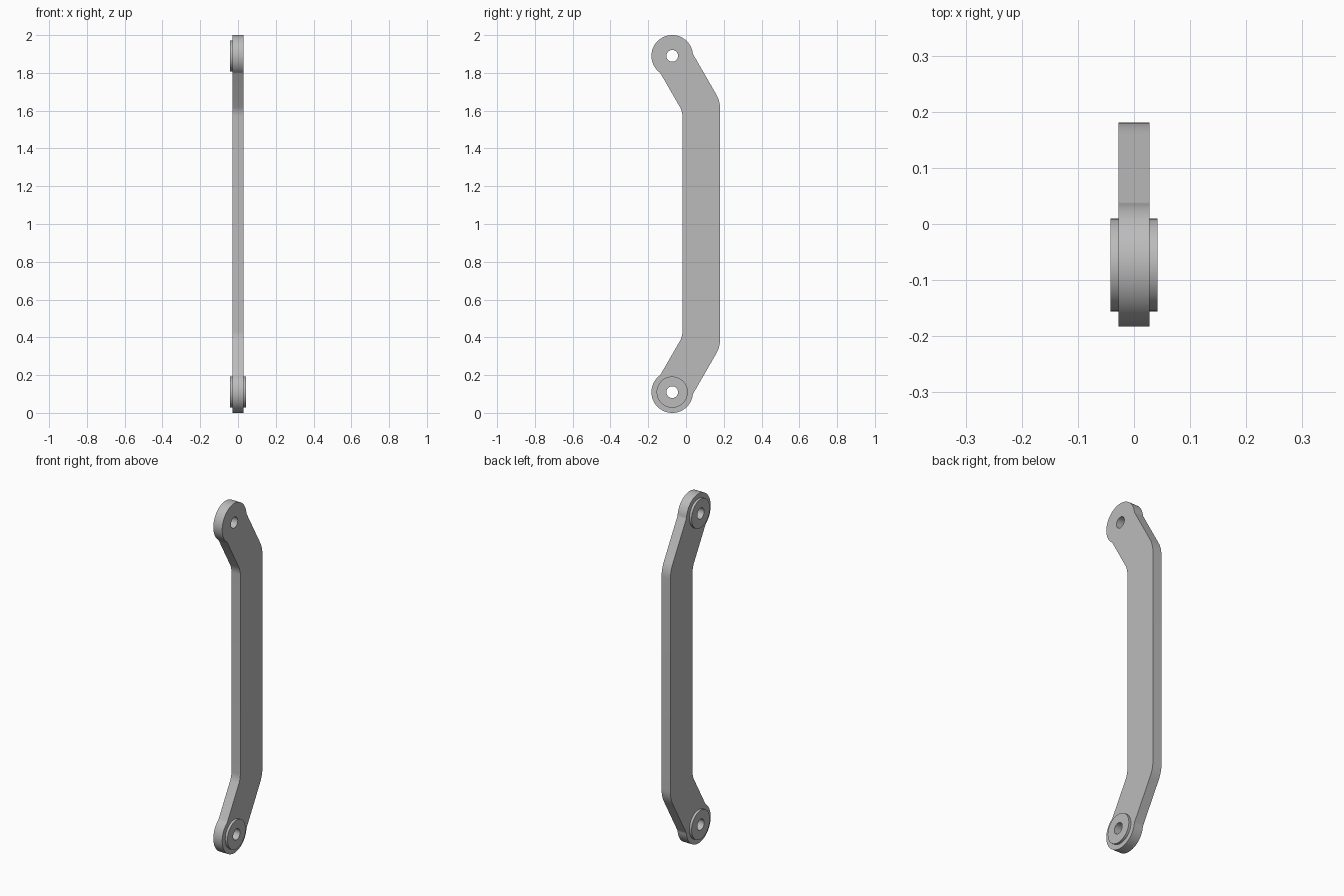
import bpy, bmesh
from math import sin, cos, tan, pi, atan2, sqrt, radians
from mathutils import Vector

cube = bpy.data.objects.get("Cube")
if cube:
    bpy.data.objects.remove(cube)

# Main dimensions (profile lies in the y-z plane)
EYE = Vector((-0.073, 0.89))   # upper eye centre, z measured from mid height
EYE_R, BOSS_R, HOLE_R = 0.11, 0.0825, 0.031
HALF_W, HALF_T, BOSS_T = 0.1, 0.028, 0.014
BAR_Y, BEND, NECK_R = 0.081, radians(30), 0.03

steel = bpy.data.materials.new("plain grey")
steel.use_nodes = True
grey = (0.5, 0.5, 0.5, 1)
steel.diffuse_color = grey
bsdf = steel.node_tree.nodes["Principled BSDF"]
bsdf.inputs["Base Color"].default_value = grey
bsdf.inputs["Roughness"].default_value = 0.6


def arc(centre, r, a0, a1, n):
    return [Vector((centre[0] + r * cos(a0 + (a1 - a0) * i / n),
                    centre[1] + r * sin(a0 + (a1 - a0) * i / n))) for i in range(n + 1)]


def circle(centre, r):
    return arc(centre, r, 0, 2 * pi, 48)[:-1]


def plate(name, loops, x0, x1):
    """Fill closed outlines (inner ones become holes) and extrude along x."""
    bm = bmesh.new()
    for loop in loops:
        vs = [bm.verts.new((x0, p.x, p.y + 1)) for p in loop]
        for a, b in zip(vs, vs[1:] + vs[:1]):
            bm.edges.new((a, b))
    bmesh.ops.triangle_fill(bm, edges=bm.edges[:], use_beauty=True, use_dissolve=False)
    ext = bmesh.ops.extrude_face_region(bm, geom=bm.faces[:], use_keep_orig=True)
    moved = [g for g in ext["geom"] if isinstance(g, bmesh.types.BMVert)]
    bmesh.ops.translate(bm, verts=moved, vec=(x1 - x0, 0, 0))
    bmesh.ops.recalc_face_normals(bm, faces=bm.faces[:])
    mesh = bpy.data.meshes.new(name)
    bm.to_mesh(mesh)
    bm.free()
    mesh.materials.append(steel)
    obj = bpy.data.objects.new(name, mesh)
    bpy.context.collection.objects.link(obj)
    bpy.ops.object.select_all(action="DESELECT")
    obj.select_set(True)
    bpy.context.view_layer.objects.active = obj
    bpy.ops.object.shade_smooth_by_angle(angle=radians(25))


def bend_corner(side, r):
    """Rounded corner where the straight bar meets the angled arm."""
    z_bend = EYE.y - (BAR_Y - EYE.x) / tan(BEND)
    y = BAR_Y + side * HALF_W
    z = z_bend + side * HALF_W * tan(BEND / 2)
    return arc((y - r, z - r * tan(BEND / 2)), r, 0, BEND, 8)


# Eye outline with small neck fillets, in the arm's own axes
along = sqrt((EYE_R + NECK_R) ** 2 - (HALF_W + NECK_R) ** 2)
phi = atan2(HALF_W + NECK_R, along)
neck = arc((along, HALF_W + NECK_R), NECK_R, -pi / 2, phi - pi, 4)
head = arc((0, 0), EYE_R, phi, 2 * pi - phi, 48)[1:-1]
other_neck = [Vector((p.x, -p.y)) for p in reversed(neck)]
down = Vector((sin(BEND), -cos(BEND)))
across = Vector((cos(BEND), sin(BEND)))
eye = [EYE + down * p.x + across * p.y for p in neck + head + other_neck]

# Upper half of the outline, mirrored for the lower half
upper = bend_corner(1, 0.16) + eye + bend_corner(-1, 0.1)[::-1]
flip = lambda pts: [Vector((p.x, -p.y)) for p in pts]
LOW = Vector((EYE.x, -EYE.y))

plate("link_bar", [upper + flip(upper)[::-1], circle(EYE, HOLE_R), circle(LOW, HOLE_R)],
      -HALF_T, HALF_T)

# Raised bosses: both sides at the bottom, right side only at the top
for name, centre, side in (("lower_left_boss", LOW, 1), ("lower_right_boss", LOW, -1),
                           ("upper_right_boss", EYE, -1)):
    plate(name, [circle(centre, BOSS_R), circle(centre, HOLE_R)],
          side * HALF_T, side * (HALF_T + BOSS_T))
